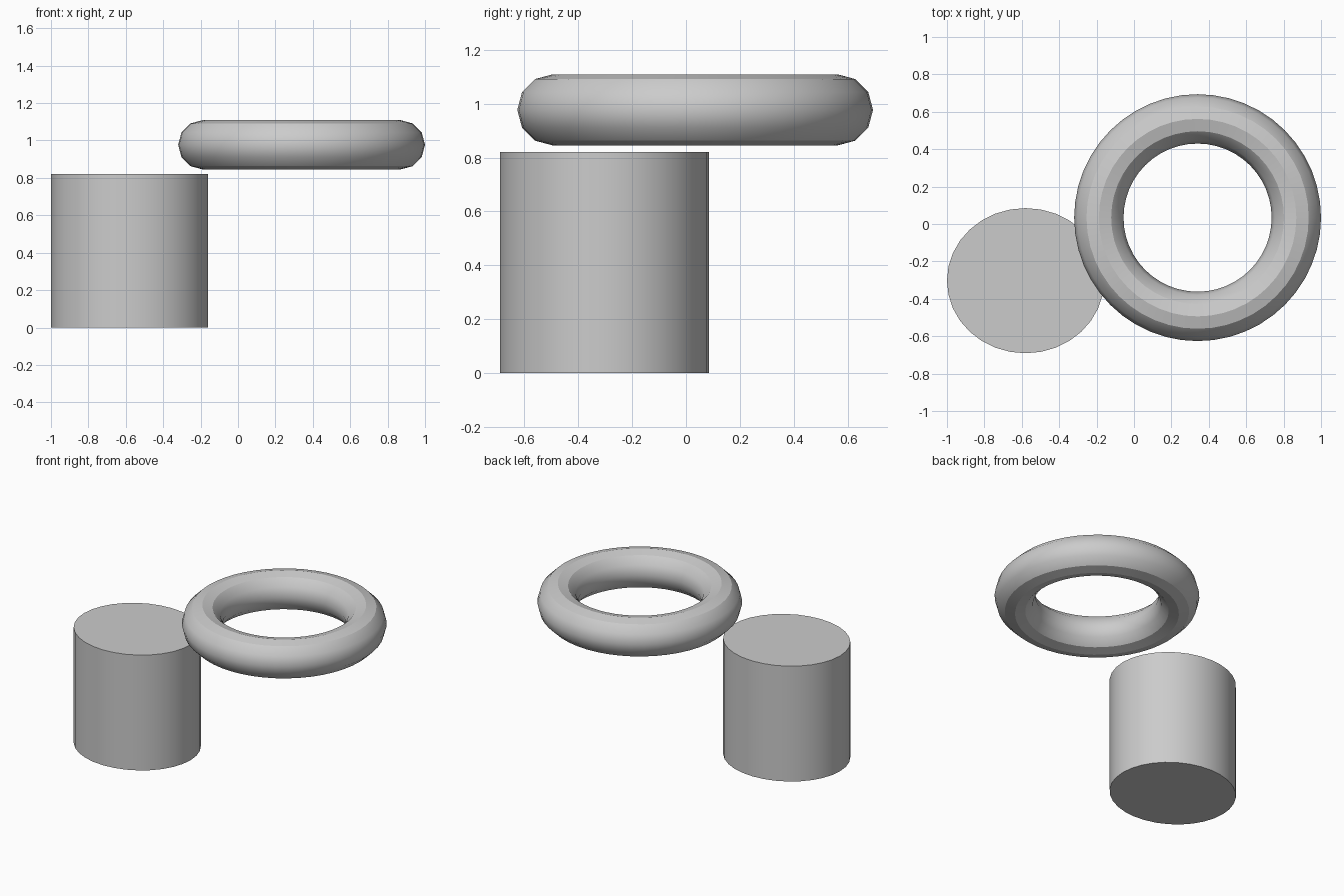
import bpy
import math

# Remove the default object
default = bpy.data.objects.get("Cube")
if default:
    bpy.data.objects.remove(default, do_unlink=True)

# Single plain grey
grey = bpy.data.materials.new("plain_grey")
grey.use_nodes = True
colour = (0.6, 0.6, 0.6, 1.0)
grey.diffuse_color = colour
grey.node_tree.nodes["Principled BSDF"].inputs["Base Color"].default_value = colour


def finish(name):
    """Name, colour and shade the newly added part."""
    part = bpy.context.object
    part.name = name
    part.data.materials.append(grey)
    bpy.ops.object.shade_smooth_by_angle(angle=math.radians(30))
    return part


# Slightly oval drum standing on the ground
bpy.ops.mesh.primitive_cylinder_add(vertices=32, radius=1, depth=0.82,
                                    location=(-0.58, -0.303, 0.41))
bpy.context.object.scale = (0.42, 0.388, 1)
bpy.ops.object.transform_apply(location=False, rotation=False, scale=True)
finish("drum")

# Ring floating just above, off to one side
bpy.ops.mesh.primitive_torus_add(major_segments=48, minor_segments=12,
                                 major_radius=0.528, minor_radius=0.132,
                                 location=(0.34, 0.034, 0.977))
finish("ring")
